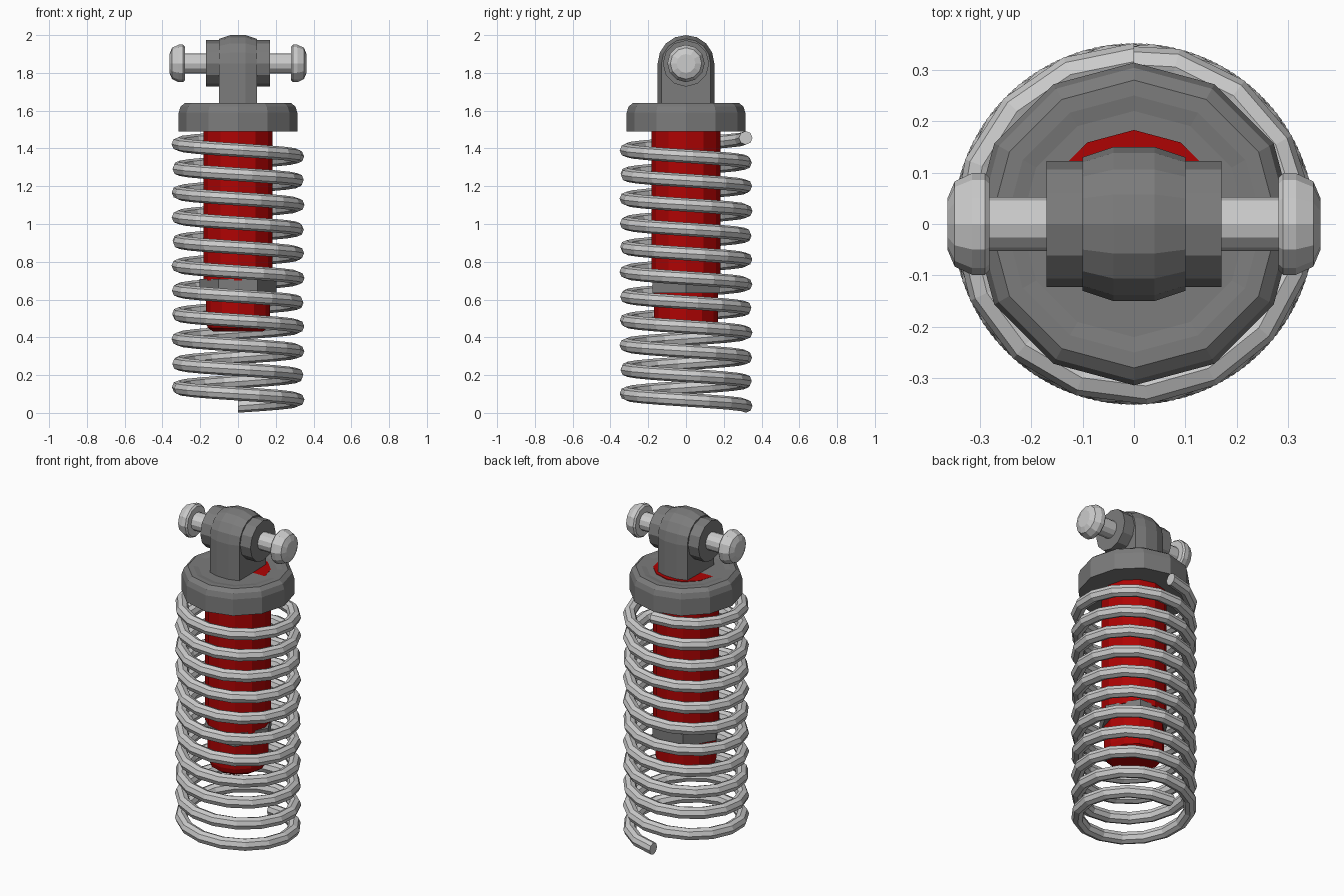
import bpy, bmesh
from math import sin, cos, pi
from mathutils import Vector

if "Cube" in bpy.data.objects:
    bpy.data.objects.remove(bpy.data.objects["Cube"])


def material(name, r, g, b):
    m = bpy.data.materials.new(name)
    m.diffuse_color = (r, g, b, 1)
    m.use_nodes = True
    m.node_tree.nodes["Principled BSDF"].inputs["Base Color"].default_value = m.diffuse_color
    return m


red = material("red", 0.43, 0.001, 0.001)
dark = material("dark_grey", 0.2, 0.2, 0.2)
light = material("light_grey", 0.8, 0.8, 0.8)


def make(name, rings, mat):
    """Skin a list of equal-length point rings and cap both ends."""
    bm = bmesh.new()
    rows = [[bm.verts.new(p) for p in ring] for ring in rings]
    n = len(rows[0])
    for a, b in zip(rows, rows[1:]):
        for i in range(n):
            j = (i + 1) % n
            bm.faces.new((a[i], a[j], b[j], b[i]))
    bm.faces.new(rows[0][::-1])
    bm.faces.new(rows[-1])
    bmesh.ops.recalc_face_normals(bm, faces=bm.faces)
    me = bpy.data.meshes.new(name)
    bm.to_mesh(me)
    bm.free()
    ob = bpy.data.objects.new(name, me)
    bpy.context.collection.objects.link(ob)
    me.materials.append(mat)
    return ob


def lathe_z(name, profile, mat, sides=12):
    return make(name, [[(r * cos(2 * pi * i / sides), r * sin(2 * pi * i / sides), z)
                        for i in range(sides)] for r, z in profile], mat)


PIN_Z = 1.85


def lathe_x(name, profile, mat, sides=12):
    return make(name, [[(x, r * cos(2 * pi * i / sides), PIN_Z + r * sin(2 * pi * i / sides))
                        for i in range(sides)] for r, x in profile], mat)


# Coil spring: eleven turns, clockwise from the back
R, WIRE, TURNS, STEPS, Z0, PITCH = 0.316, 0.036, 11, 172, 0.037, 0.129
coil = []
for s in range(STEPS + 1):
    t = TURNS * s / STEPS
    a = pi / 2 - 2 * pi * t
    out = Vector((cos(a), sin(a), 0))
    centre = out * R + Vector((0, 0, Z0 + PITCH * t))
    coil.append([centre + out * WIRE * cos(k * pi / 4) + Vector((0, 0, WIRE * sin(k * pi / 4)))
                 for k in range(8)])
make("coil_spring", coil, light)

# Damper body, its top very slightly tilted through the cap
body = lathe_z("damper_body", [(0.183, 0.70), (0.183, 1.636)], red)
for v in body.data.vertices:
    if v.co.z > 1.5:
        v.co.z += 0.02 * v.co.y

# Lower damper tube and hexagonal collar
lathe_z("damper_lower_tube", [(0.13, 0.43), (0.16, 0.45), (0.169, 0.48), (0.169, 0.65)], red)
lathe_z("hex_collar", [(0.205, 0.635), (0.205, 0.71)], dark, sides=6)

# Spring cap
lathe_z("spring_cap", [(0.18, 1.49), (0.314, 1.49), (0.314, 1.59), (0.304, 1.622),
                       (0.28, 1.641), (0.25, 1.641), (0.22, 1.636)], dark)

# Mounting eye: barrel-sided lug with a rounded top
lug = []
for x, r in ((-0.1, 0.13), (-0.04, 0.15), (0.04, 0.15), (0.1, 0.13)):
    arc = [(x, r * cos(k * pi / 8), PIN_Z + r * sin(k * pi / 8)) for k in range(9)]
    lug.append(arc + [(x, -r, 1.62), (x, r, 1.62)])
make("mounting_lug", lug, dark)

# Bushing, pin and pin heads
lathe_x("bushing", [(0.123, -0.17), (0.123, 0.17)], dark)
lathe_x("pin", [(0.053, -0.3), (0.053, 0.3)], light)
for side, label in ((-1, "left"), (1, "right")):
    lathe_x("pin_head_" + label, [(r, side * x) for r, x in
            ((0.09, 0.281), (0.099, 0.29), (0.099, 0.315), (0.083, 0.349), (0.05, 0.363))], light)
